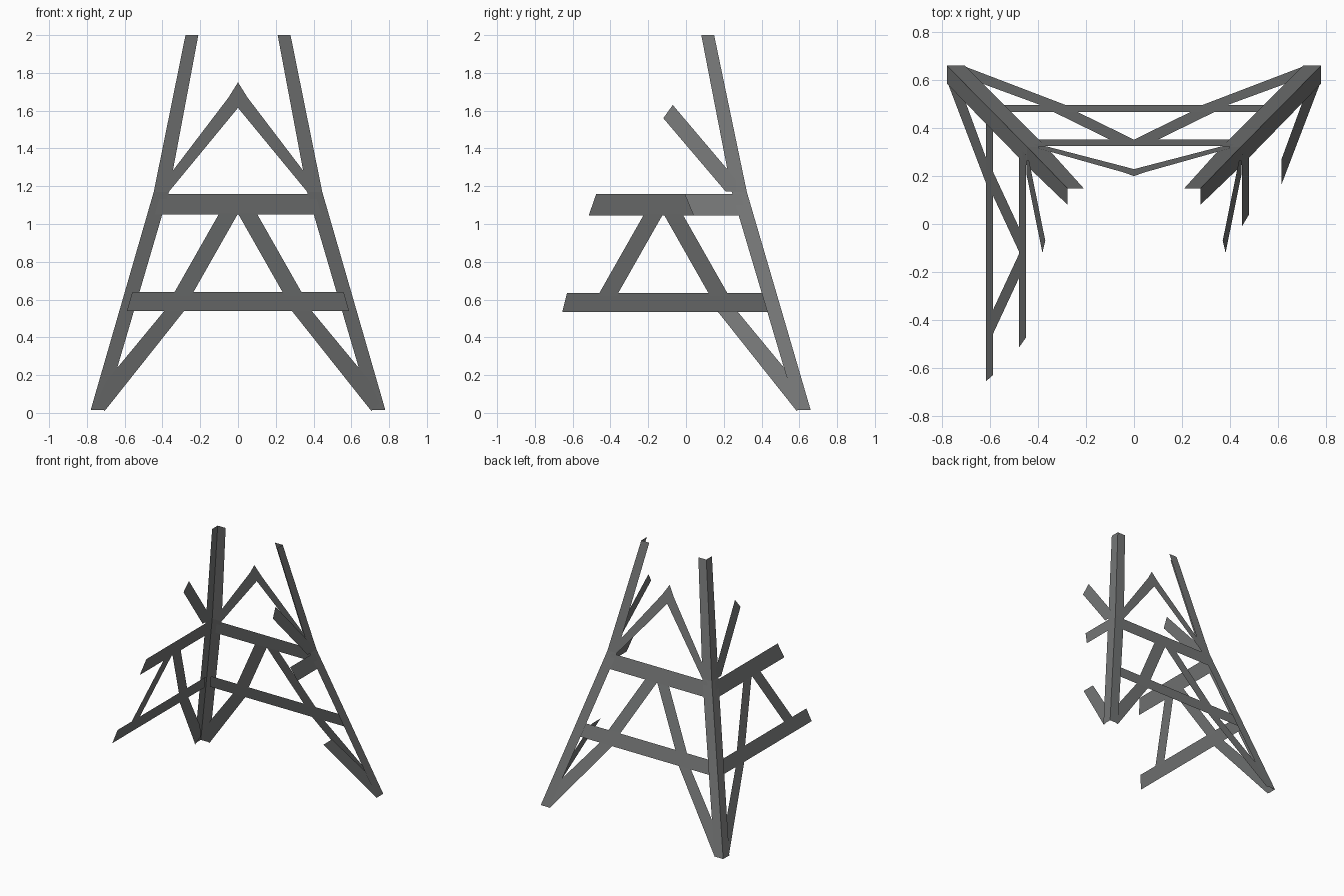
import bpy
from mathutils import Vector

if "Cube" in bpy.data.objects:
    bpy.data.objects.remove(bpy.data.objects["Cube"])

# Broken lattice tower base: thin sheet members lying in the sloped tower faces
BEND = 1.17

steel = bpy.data.materials.new("steel grey")
steel.diffuse_color = (0.175, 0.18, 0.18, 1)
steel.use_nodes = True
steel.node_tree.nodes["Principled BSDF"].inputs["Base Color"].default_value = steel.diffuse_color

NORMALS = {"back": Vector((0, 1, 0)), "left": Vector((-1, 0, 0)), "right": Vector((1, 0, 0))}

# (z, distance) profiles: leg corner in x and y, and where the braces sit
LEG_X = [(0.015, 0.78), (BEND, 0.446), (2.0, 0.278)]
LEG_Y = [(0.015, 0.66), (BEND, 0.322), (2.0, 0.149)]
BRACE_X = [(0.01, 0.776), (0.59, 0.60), (1.105, 0.464), (1.17, 0.449), (1.63, 0.37)]
BRACE_Y = [(0.01, 0.657), (0.59, 0.481), (1.105, 0.338), (1.75, 0.20)]
AXIS_Y = -0.12


def at(profile, z):
    """Linear interpolation along a profile."""
    for (z0, d0), (z1, d1) in zip(profile, profile[1:]):
        if z <= z1:
            break
    return d0 + (d1 - d0) * (z - z0) / (z1 - z0)


def half(z):
    return at(LEG_X, z)


def place(side, u, z, is_leg):
    if side == "back":
        return Vector((u, at(LEG_Y if is_leg else BRACE_Y, z), z))
    x = at(LEG_X if is_leg else BRACE_X, z)
    y = at(LEG_Y, z) + u - half(z) if is_leg else u + AXIS_Y
    return Vector((-x if side == "left" else x, y, z))


def sheet(name, side, polys, is_leg=False):
    """Flat member made of (u, z) polygons in one tower face, facing outward."""
    verts, faces = [], []
    for poly in polys:
        pts = [place(side, u, z, is_leg) for u, z in poly]
        n = (pts[1] - pts[0]).cross(pts[2] - pts[1])
        if n.dot(NORMALS[side]) < 0:
            pts.reverse()
        faces.append(list(range(len(verts), len(verts) + len(pts))))
        verts += pts
    mesh = bpy.data.meshes.new(name)
    mesh.from_pydata(verts, [], faces)
    mesh.materials.append(steel)
    obj = bpy.data.objects.new(name, mesh)
    bpy.context.collection.objects.link(obj)


def flip(poly):
    return [(-u, z) for u, z in poly]


# Member outlines for the +u half of a face
def flange(z0, z1, w0, w1):
    return [(half(z0), z0), (half(z0) - w0, z0), (half(z1) - w1, z1), (half(z1), z1)]


leg = [flange(0.015, BEND, 0.075, 0.08), flange(BEND, 2.0, 0.08, 0.068)]
low_brace = [(0.285, 0.54), (0.39, 0.54), (0.70, 0.165), (0.75, 0.05), (0.706, 0.01)]
mid_brace = [(0.0, 1.055), (0.10, 1.055), (0.347, 0.62), (0.247, 0.62)]
high_brace_joined = [(0.0, 1.615), (0.0, 1.75), (0.05, 1.67), (0.40, 1.21), (0.40, 1.172), (0.365, 1.172)]
high_brace_cut = [(0.0, 1.56), (0.05, 1.63), (0.385, 1.235), (0.385, 1.172), (0.33, 1.172)]


def beam(z0, z1, end0, end1):
    return [(half(z0) - 0.04, z0), (half(z1) - 0.04, z1), (end1, z1), (end0, z0)]


# Two L-section legs: one flange in the back face, one in the side face
for side in ("left", "right"):
    sheet(side + "_leg_back_flange", "back", leg if side == "right" else [flip(p) for p in leg], True)
    sheet(side + "_leg_side_flange", side, leg, True)
    # Braces that survive on both sides
    sheet(side + "_low_brace", side, [low_brace])
    sheet(side + "_high_brace", side, [high_brace_cut])

# Complete back face
for label, z0, z1 in (("lower", 0.54, 0.64), ("upper", 1.05, 1.16)):
    sheet("back_%s_beam" % label, "back", [beam(z0, z1, 0.04 - half(z0), 0.04 - half(z1))])
for label, poly in (("low", low_brace), ("mid", mid_brace), ("high", high_brace_joined)):
    sheet("back_%s_braces" % label, "back", [poly, flip(poly)])

# Left face keeps its beams and the middle braces
sheet("left_lower_beam", "left", [beam(0.535, 0.635, -0.535, -0.51)])
sheet("left_upper_beam", "left", [beam(1.045, 1.16, -0.395, -0.355)])
sheet("left_mid_braces", "left", [mid_brace, flip(mid_brace)])

# Right face keeps only a broken stub of the upper beam
sheet("right_upper_beam_stub", "right", [beam(1.045, 1.16, 0.16, 0.112)])
